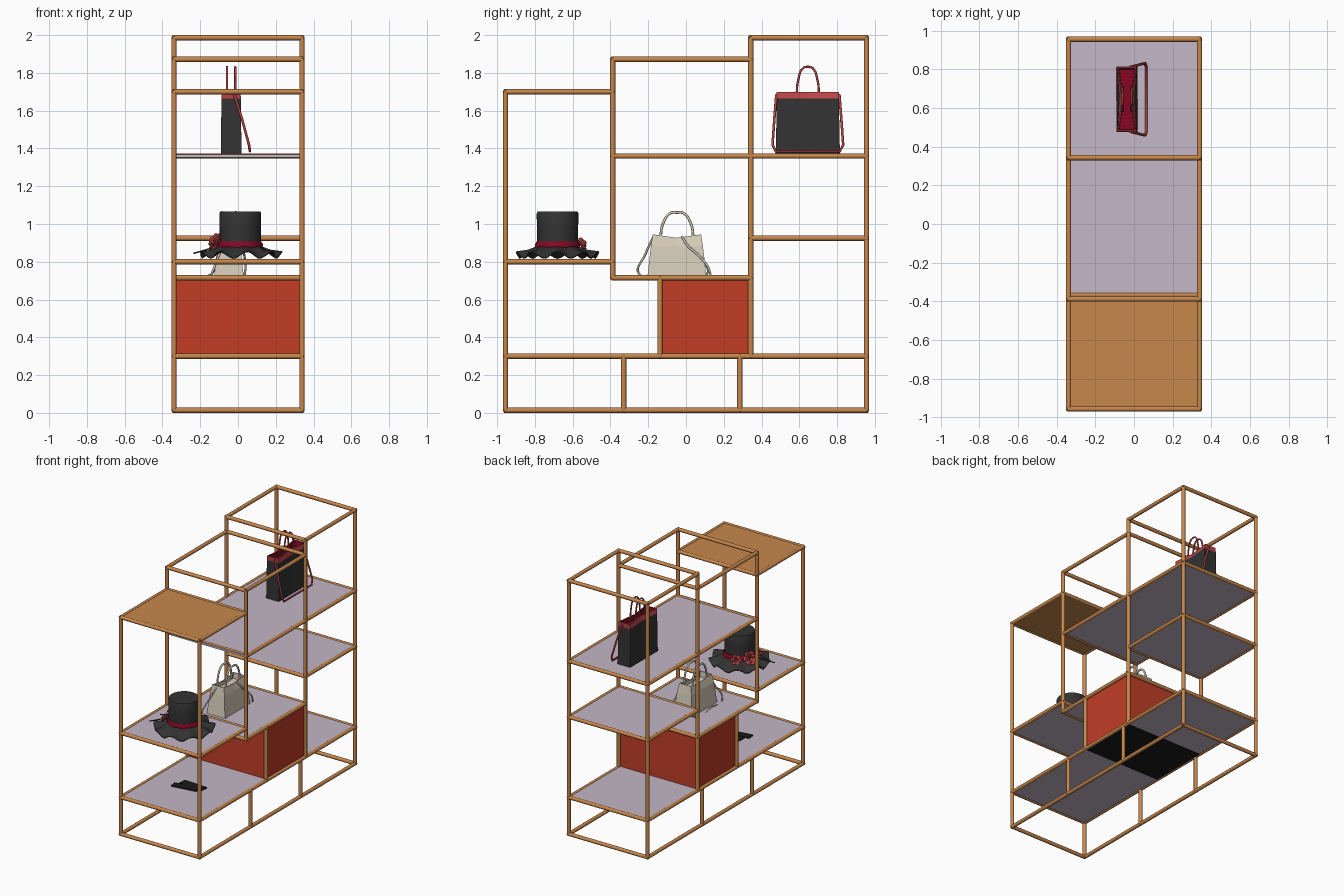
import bpy, bmesh, math
from mathutils import Vector, Matrix

if "Cube" in bpy.data.objects:
    bpy.data.objects.remove(bpy.data.objects["Cube"])


def mat(name, r, g, b):
    lin = [c / 12.92 if c <= 0.04045 else ((c + 0.055) / 1.055) ** 2.4 for c in (r, g, b)]
    m = bpy.data.materials.new(name)
    m.diffuse_color = (*lin, 1)
    m.use_nodes = True
    m.node_tree.nodes["Principled BSDF"].inputs["Base Color"].default_value = m.diffuse_color
    return m


WOOD = mat("wood", 0.78, 0.53, 0.30)
SHELF = mat("lavender_shelf", 0.77, 0.72, 0.78)
RED = mat("cabinet_red", 0.76, 0.24, 0.15)
BLACK = mat("black", 0.10, 0.10, 0.10)
FELT = mat("charcoal", 0.20, 0.20, 0.20)
ROSE = mat("rose_red", 0.74, 0.27, 0.28)
CRIMSON = mat("crimson", 0.52, 0.03, 0.14)
CREAM = mat("cream", 0.84, 0.80, 0.73)


def finish(name, bm, mats, smooth=None):
    bmesh.ops.recalc_face_normals(bm, faces=bm.faces)
    me = bpy.data.meshes.new(name)
    bm.to_mesh(me)
    bm.free()
    for m in mats:
        me.materials.append(m)
    ob = bpy.data.objects.new(name, me)
    bpy.context.collection.objects.link(ob)
    if smooth:
        bpy.context.view_layer.objects.active = ob
        ob.select_set(True)
        bpy.ops.object.shade_smooth_by_angle(angle=math.radians(smooth))
        ob.select_set(False)
    return ob


def box(name, x0, x1, y0, y1, z0, z1, m):
    bm = bmesh.new()
    bmesh.ops.create_cube(bm, size=1, matrix=Matrix.LocRotScale(
        ((x0 + x1) / 2, (y0 + y1) / 2, (z0 + z1) / 2), None, (x1 - x0, y1 - y0, z1 - z0)))
    return finish(name, bm, [m])


R = 0.014


def rod(name, a, b):
    a, b = Vector(a), Vector(b)
    d = b - a
    bm = bmesh.new()
    M = Matrix.Translation((a + b) / 2) @ d.to_track_quat('Z', 'Y').to_matrix().to_4x4()
    bmesh.ops.create_cone(bm, cap_ends=True, segments=14, radius1=R, radius2=R,
                          depth=d.length + R, matrix=M)
    finish(name, bm, [WOOD], 40)


def cord(name, pts, r, m, smooth=True):
    cu = bpy.data.curves.new(name, 'CURVE')
    cu.dimensions = '3D'
    cu.bevel_depth, cu.bevel_resolution, cu.resolution_u = r, 2, 6
    cu.use_fill_caps = True
    s = cu.splines.new('BEZIER')
    s.bezier_points.add(len(pts) - 1)
    for p, c in zip(s.bezier_points, pts):
        p.co = c
        p.handle_left_type = p.handle_right_type = 'AUTO' if smooth else 'VECTOR'
    cu.materials.append(m)
    bpy.context.collection.objects.link(bpy.data.objects.new(name, cu))


def loft(name, rings, band, mats, smooth=None):
    """Skin a stack of equal rings; band gives the material index of each step and the end caps."""
    bm = bmesh.new()
    vs = [[bm.verts.new(p) for p in r] for r in rings]
    n = len(rings[0])
    for k in range(len(rings) - 1):
        for i in range(n):
            j = (i + 1) % n
            bm.faces.new((vs[k][i], vs[k][j], vs[k + 1][j], vs[k + 1][i])).material_index = band[k]
    bm.faces.new(vs[0]).material_index = band[0]
    bm.faces.new(vs[-1]).material_index = band[-1]
    return finish(name, bm, mats, smooth)


# --- rod frame ---
X, Y0, Y1, Y2, Y3 = 0.339, -0.956, -0.388, 0.343, 0.956
Z = [0.014, 0.30, 0.715, 0.80, 0.925, 1.36, 1.70, 1.872, 1.986]
posts = [(Y0, 0.014, 1.70), (Y1, 0.715, 1.872), (Y2, 0.30, 1.986), (Y3, 0.014, 1.986),
         (-0.33, 0.014, 0.30), (0.285, 0.014, 0.30), (-0.138, 0.30, 0.715)]
rails = [(Y0, Y3, 0.014), (Y0, Y3, 0.30), (Y1, Y2, 0.715), (Y0, Y1, 0.80), (Y2, Y3, 0.925),
         (Y1, Y3, 1.36), (Y0, Y1, 1.70), (Y1, Y2, 1.872), (Y2, Y3, 1.986)]
for x in (-X, X):
    for y, a, b in posts:
        rod("post", (x, y, a), (x, y, b))
    for a, b, z in rails:
        rod("side_rail", (x, a, z), (x, b, z))
for a, b, z in rails:
    for y in (a, b):
        if z == 1.36 and y == Y1:
            y += 0.02
        rod("cross_rail", (-X, y, z), (X, y, z))

# --- shelf panels and top panel ---
for a, b, z in rails[1:7]:
    box("top_panel" if z == 1.70 else "shelf_panel", -X, X, a, b, z - 0.008, z + 0.008,
        WOOD if z == 1.70 else SHELF)

# --- red cabinet with dark base ---
box("cabinet", -0.336, 0.336, -0.135, 0.34, 0.306, 0.71, RED)
box("cabinet_base", -0.336, 0.336, -0.135, 0.34, 0.289, 0.30, BLACK)

# --- flat gloves on the low shelf ---
for i, y in enumerate((-0.575, -0.52)):
    g = box("glove", -0.10, 0.10, -0.03, 0.03, 0.306, 0.315, BLACK)
    g.location = (-0.05 + 0.03 * i, y, 0)
    g.rotation_euler = (0, 0, 0.15 - 0.2 * i)

# --- hat ---
HX, HY, N = 0.012, -0.68, 64


def circle(r, z, wave=0.0, rw=0.0, k=9):
    out = []
    for i in range(N):
        t = 2 * math.pi * i / N
        c = math.cos(k * t)
        q = r + rw * c
        out.append((HX + q * math.cos(t), HY + q * math.sin(t), z + wave * c))
    return out


loft("hat_crown", [circle(0.108, 0.86), circle(0.109, 0.98), circle(0.111, 1.055), circle(0.106, 1.065)],
     [0, 0, 0], [FELT], 40)
loft("hat_band", [circle(0.119, 0.874, 0.008), circle(0.120, 0.89, 0.002), circle(0.111, 0.908)],
     [0, 0], [CRIMSON], 50)
loft("hat_brim", [circle(0.105, 0.868), circle(0.16, 0.85, 0.006), circle(0.213, 0.833, 0.018, 0.010),
                  circle(0.212, 0.838, 0.018, 0.010), circle(0.16, 0.858, 0.006), circle(0.105, 0.885)],
     [0] * 5, [FELT], 35)


def flower(pos, out, size):
    bm = bmesh.new()
    Q = Matrix.Translation(pos) @ Vector(out).to_track_quat('Z', 'Y').to_matrix().to_4x4()
    for ring, (cnt, rad, tilt) in enumerate(((6, 0.62, 0.35), (5, 0.36, 0.8), (3, 0.14, 1.2))):
        for i in range(cnt):
            M = (Q @ Matrix.Rotation(2 * math.pi * i / cnt + ring * 0.5, 4, 'Z')
                 @ Matrix.Translation((rad * size, 0, 0.14 * ring * size))
                 @ Matrix.Rotation(-tilt, 4, 'Y')
                 @ Matrix.Diagonal((0.42 * size, 0.40 * size, 0.09 * size, 1)))
            bmesh.ops.create_uvsphere(bm, u_segments=10, v_segments=6, radius=1, matrix=M)
    finish("hat_flower", bm, [ROSE], 50)


flower((-0.118, -0.615, 0.905), (-0.8, 0.5, 0.4), 0.052)
flower((-0.115, -0.735, 0.895), (-0.85, -0.3, 0.4), 0.038)
flower((-0.045, -0.552, 0.895), (-0.3, 0.8, 0.4), 0.038)
for y, e in ((-0.70, -0.76), (-0.65, -0.62)):
    cord("hat_leaf", [(-0.12, y, 0.88), (-0.18, (y + e) / 2, 0.86), (-0.235, e, 0.845)], 0.004, FELT)


# --- bags ---
def ring(cx, cy, hx, hy, z, pinch=0, dip=0):
    return [(cx + sx * (hx - (pinch if s == 0 else 0)), cy + s * sx * hy, z - (dip if s == 0 else 0))
            for sx in (-1, 1) for s in (-1, 0, 1)]


def arch(name, x, cy, w, z0, z1, r, m):
    h = z1 - z0
    cord(name, [(x, cy - w, z0), (x, cy - 0.85 * w, z0 + 0.55 * h), (x, cy - 0.4 * w, z0 + 0.93 * h),
                (x, cy, z1 - r), (x, cy + 0.4 * w, z0 + 0.93 * h), (x, cy + 0.85 * w, z0 + 0.55 * h),
                (x, cy + w, z0)], r, m)


# black bag with red collar, handles and strap
bx, by = -0.036, 0.645
loft("black_bag", [ring(bx, by, 0.054, 0.17, 1.37), ring(bx, by, 0.052, 0.164, 1.665, 0.012),
                   ring(bx, by, 0.048, 0.166, 1.70, 0.022), ring(bx, by, 0.042, 0.16, 1.70, 0.022),
                   ring(bx, by, 0.040, 0.155, 1.66, 0.022)], [0, 1, 1, 2], [FELT, ROSE, CRIMSON])
for x in (bx - 0.022, bx + 0.022):
    arch("black_bag_handle", x, by, 0.06, 1.67, 1.838, 0.006, ROSE)
cord("black_bag_strap", [(-0.02, 0.478, 1.685), (0.02, 0.468, 1.56), (0.058, 0.458, 1.42),
                         (0.063, 0.475, 1.385), (0.063, 0.815, 1.385), (0.058, 0.832, 1.42),
                         (0.02, 0.822, 1.56), (-0.02, 0.812, 1.685)], 0.007, ROSE, False)

# cream bag
cx, cy = -0.048, -0.048
loft("cream_bag", [ring(cx, cy, 0.078, 0.156, 0.723), ring(cx, cy, 0.062, 0.138, 0.88),
                   ring(cx, cy, 0.05, 0.128, 0.945, 0.008, 0.018),
                   ring(cx, cy, 0.044, 0.122, 0.943, 0.008, 0.018),
                   ring(cx, cy, 0.044, 0.12, 0.90, 0.008)], [0] * 4, [CREAM])
for x in (cx - 0.036, cx + 0.036):
    arch("cream_bag_handle", x, cy, 0.088, 0.915, 1.068, 0.007, CREAM)
cord("cream_bag_strap", [(-0.06, -0.172, 0.935), (-0.10, -0.215, 0.84), (-0.14, -0.248, 0.735),
                         (-0.15, -0.10, 0.731), (-0.14, 0.11, 0.735), (-0.10, 0.10, 0.80)], 0.006, CREAM)
cord("cream_bag_strap_end", [(0.0, -0.02, 0.935), (0.022, 0.005, 0.89), (0.034, 0.07, 0.83),
                             (0.04, 0.115, 0.775), (0.035, 0.13, 0.732)], 0.006, CREAM)
